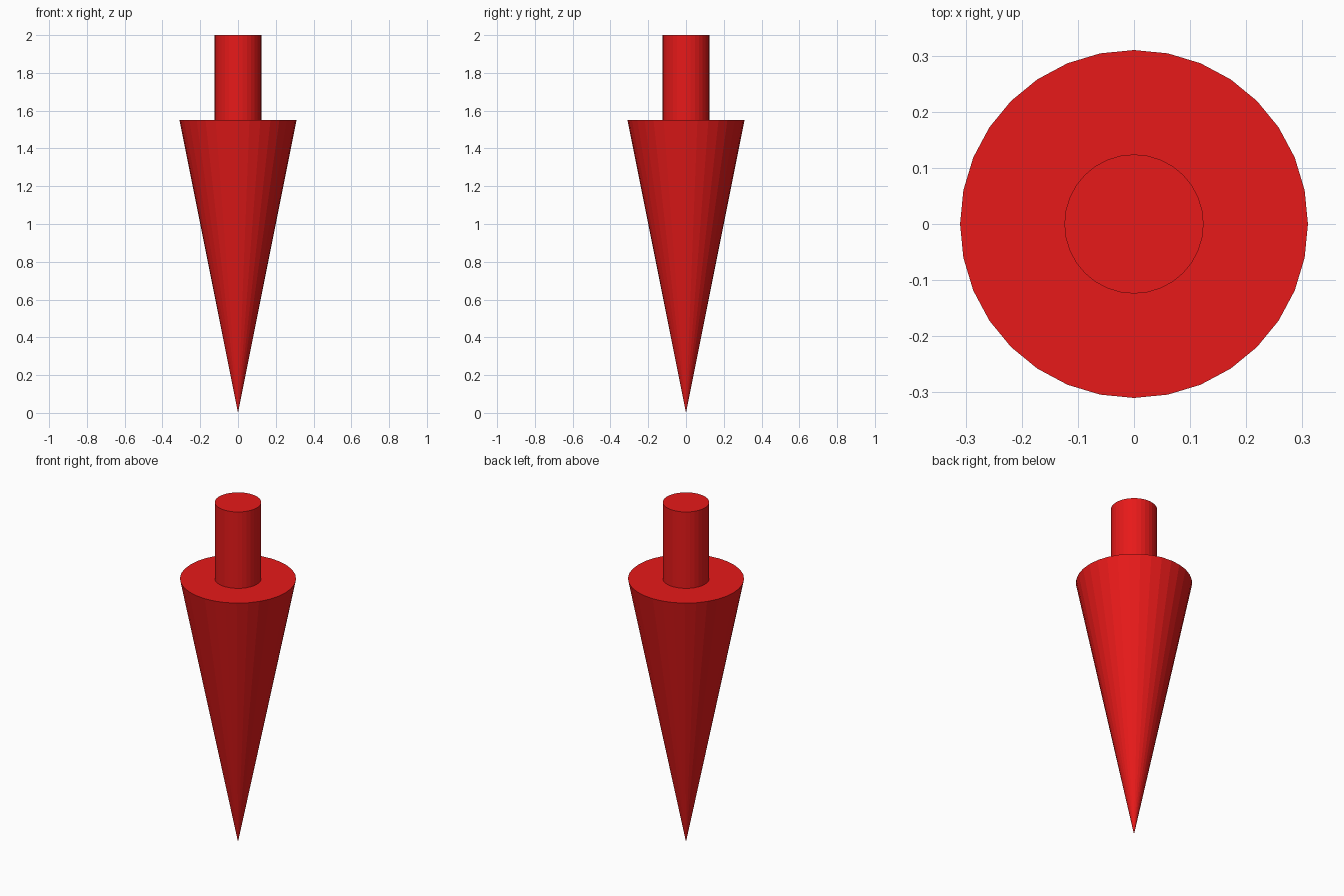
import bpy

if "Cube" in bpy.data.objects:
    bpy.data.objects.remove(bpy.data.objects["Cube"])

SIDES = 32
CONE_TOP = 1.55
TOTAL_HEIGHT = 2.0

red = bpy.data.materials.new("red")
red.diffuse_color = (0.8, 0.01, 0.01, 1.0)
red.use_nodes = True
red.node_tree.nodes["Principled BSDF"].inputs["Base Color"].default_value = red.diffuse_color


def tapered_part(name, r_bottom, r_top, z_bottom, z_top):
    """Round, flat-faced part between two heights on the z axis."""
    bpy.ops.mesh.primitive_cone_add(
        vertices=SIDES, radius1=r_bottom, radius2=r_top,
        depth=z_top - z_bottom, location=(0, 0, (z_bottom + z_top) / 2))
    part = bpy.context.object
    part.name = name
    part.data.materials.append(red)
    return part


# Pointed head, tip down on the ground
tapered_part("arrow_head", 0.0, 0.31, 0.0, CONE_TOP)

# Short shaft standing on the flat of the head
tapered_part("arrow_shaft", 0.124, 0.124, CONE_TOP, TOTAL_HEIGHT)
